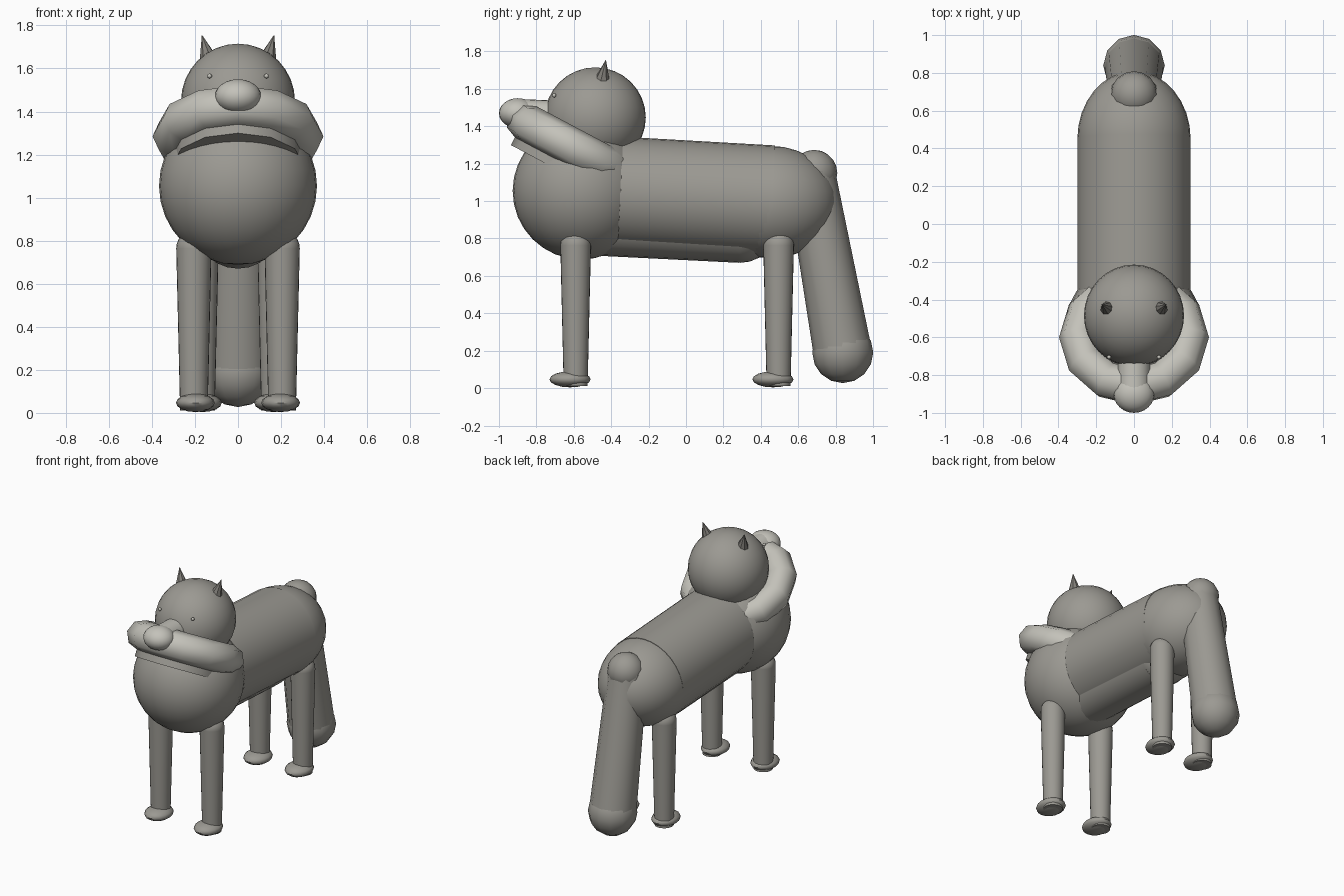
import bpy
from math import radians, sin, cos
from mathutils import Vector

if "Cube" in bpy.data.objects:
    bpy.data.objects.remove(bpy.data.objects["Cube"])


def make_mat(name, rgb):
    m = bpy.data.materials.new(name)
    m.diffuse_color = (*rgb, 1)
    m.use_nodes = True
    m.node_tree.nodes["Principled BSDF"].inputs["Base Color"].default_value = m.diffuse_color
    return m


FUR = make_mat("dark_fur", (0.33, 0.32, 0.29))
PALE = make_mat("pale_fur", (0.55, 0.54, 0.49))
EAR = make_mat("ear_fur", (0.22, 0.21, 0.19))


def finish(name, mat, smooth=True):
    ob = bpy.context.object
    ob.name = name
    ob.data.materials.append(mat)
    if smooth:
        bpy.ops.object.transform_apply(location=False, rotation=False, scale=True)
        bpy.ops.object.shade_smooth_by_angle(angle=radians(50))
    return ob


def ball(name, loc, size, seg=32, rings=16, mat=FUR):
    bpy.ops.mesh.primitive_uv_sphere_add(segments=seg, ring_count=rings, radius=1, location=loc)
    bpy.context.object.scale = size if isinstance(size, tuple) else (size,) * 3
    return finish(name, mat)


def rod(name, a, b, r1, r2, sides=32, smooth=True, mat=FUR):
    a, b = Vector(a), Vector(b)
    d = b - a
    bpy.ops.mesh.primitive_cone_add(vertices=sides, radius1=r1, radius2=r2, depth=d.length,
                                    location=(a + b) / 2,
                                    rotation=d.to_track_quat('Z', 'Y').to_euler())
    return finish(name, mat, smooth)


# Torso: chest, barrel and hips
ball("chest", (0, -0.56, 1.055), 0.367)
rod("body", (0, -0.45, 1.05), (0, 0.46, 0.998), 0.3, 0.3)
ball("hips", (0, 0.45, 0.995), (0.3, 0.36, 0.3))

# Belly bulge under the barrel
rod("belly", (0, -0.45, 0.907), (0, 0.29, 0.87), 0.2, 0.2, 24)
ball("belly_end", (0, 0.29, 0.87), 0.2, 24, 12)

# Head, muzzle and nose
ball("head", (0, -0.485, 1.447), (0.265, 0.27, 0.268))
rod("muzzle", (0, -0.6, 1.447), (0, -0.9, 1.46), 0.086, 0.086, 24, mat=PALE)
ball("nose", (0, -0.9, 1.47), (0.107, 0.1, 0.08), 24, 12, PALE)

# Tilted ruff ring with a collar cylinder beneath it
tilt = radians(28)
centre = Vector((0, -0.6, 1.285))
bpy.ops.mesh.primitive_torus_add(major_segments=12, minor_segments=8, major_radius=0.295,
                                 minor_radius=0.102, location=centre, rotation=(-tilt, 0, 0))
finish("ruff", PALE)
down = Vector((0, -sin(tilt), -cos(tilt)))
rod("collar", centre + down * 0.145, centre + down * 0.02, 0.304, 0.304, 12, mat=FUR)

# Paired ears, eyes, legs and paws
for s, side in ((-1, "left"), (1, "right")):
    rod(f"{side}_ear", (s * 0.135, -0.45, 1.635), (s * 0.168, -0.428, 1.757), 0.046, 0, 8,
        False, EAR)
    ball(f"{side}_eye", (s * 0.132, -0.705, 1.565), 0.011, 12, 8, PALE)
    for end, x, y in (("front", 0.205, -0.59), ("back", 0.172, 0.495)):
        rod(f"{side}_{end}_leg", (s * x, y, 0.012), (s * x, y, 0.765), 0.064, 0.082, 24)
        ball(f"{side}_{end}_shoulder", (s * x, y, 0.765), 0.082, 24, 12)
        ball(f"{side}_{end}_paw", (s * (x - 0.007), y - 0.03, 0.047), (0.09, 0.11, 0.043), 16, 8)

# Hanging tail, thicker at the tip
ball("tail_root", (0, 0.685, 1.15), 0.124, 16, 10)
rod("tail", (0, 0.665, 1.15), (0, 0.838, 0.19), 0.132, 0.156, 12)
ball("tail_tip", (0, 0.838, 0.19), 0.163, 12, 8)
